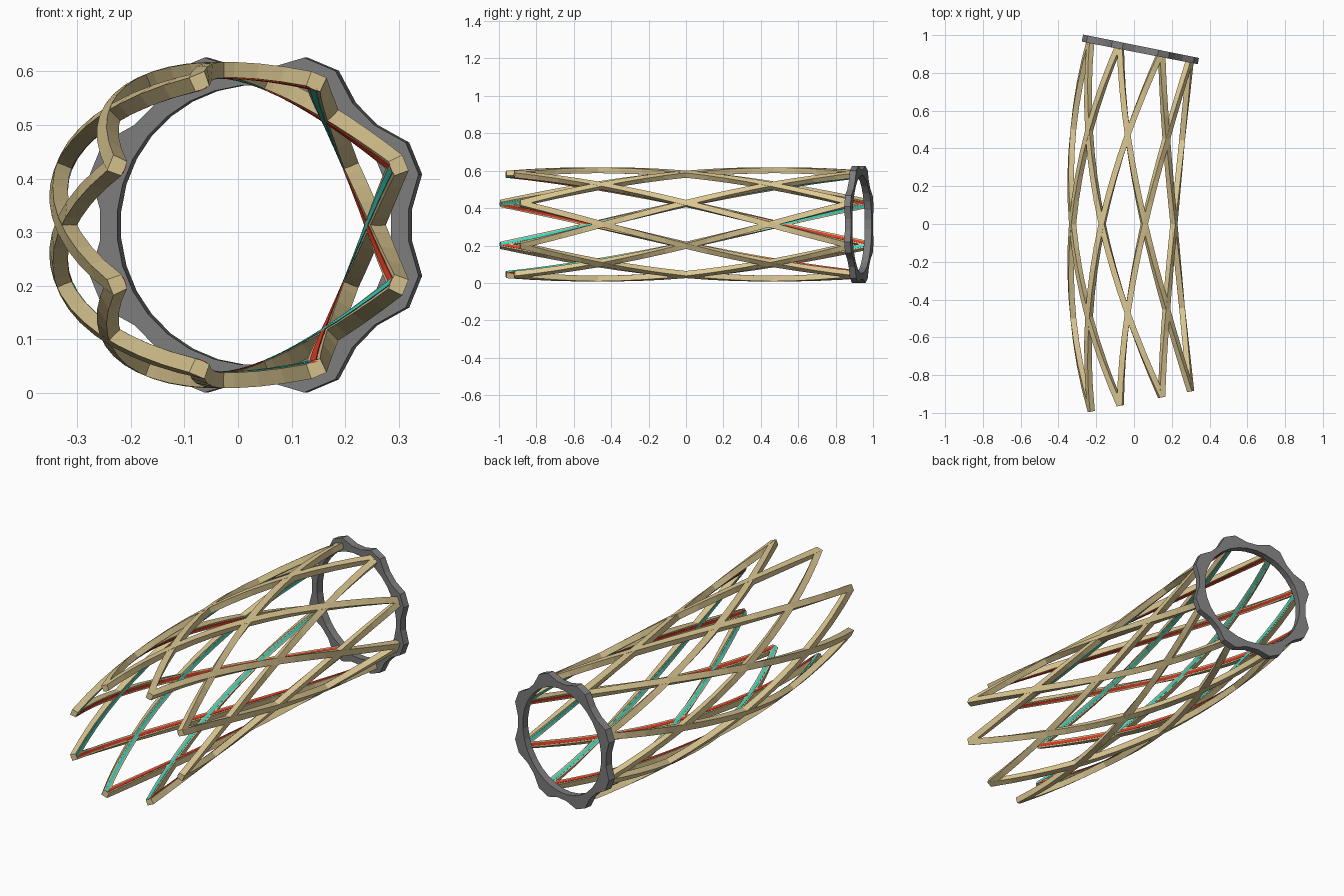
import bpy, bmesh
from math import sin, cos, pi, radians, asin

if "Cube" in bpy.data.objects:
    bpy.data.objects.remove(bpy.data.objects["Cube"])

R = 4.74             # bend radius of the tube axis
TH = asin(0.94 / R)  # half bend angle
X0, ZC = -0.057, 0.313
SEG = 16


def place(th, r, a):
    """Point on the bent tube: bend angle th, radius r, angle a around the axis."""
    k = R - r * cos(a)
    return (X0 + R - k * cos(th), k * sin(th), ZC + r * sin(a))


def material(name, rgb):
    m = bpy.data.materials.new(name)
    m.diffuse_color = (*rgb, 1)
    m.use_nodes = True
    m.node_tree.nodes["Principled BSDF"].inputs["Base Color"].default_value = m.diffuse_color
    return m


def sweep(name, sections, mat, closed=False):
    """Skin a list of 4-point sections into a flat shaded bar or ring."""
    bm = bmesh.new()
    rows = [[bm.verts.new(p) for p in s] for s in sections]
    pairs = list(zip(rows, rows[1:] + rows[:1])) if closed else list(zip(rows, rows[1:]))
    for a, b in pairs:
        for j in range(4):
            k = (j + 1) % 4
            bm.faces.new((a[j], a[k], b[k], b[j]))
    if not closed:
        bm.faces.new(rows[0])
        bm.faces.new(rows[-1][::-1])
    bmesh.ops.recalc_face_normals(bm, faces=bm.faces)
    me = bpy.data.meshes.new(name)
    bm.to_mesh(me)
    bm.free()
    me.materials.append(mat)
    ob = bpy.data.objects.new(name, me)
    bpy.context.collection.objects.link(ob)
    return ob


def helix(name, start, turn, r0, r1, width, mat):
    """Rectangular bar making a quarter turn along the bent tube."""
    secs = []
    for i in range(SEG + 1):
        t = i / SEG
        th, a = TH * (2 * t - 1), start + turn * t * pi / 2
        h = width / 2 / 0.29
        secs.append([place(th, r0, a - h), place(th, r1, a - h),
                     place(th, r1, a + h), place(th, r0, a + h)])
    sweep(name, secs, mat)


tan = material("tan", (0.72, 0.58, 0.29))
red = material("red", (0.8, 0.05, 0.02))
teal = material("teal", (0.05, 0.75, 0.62))
grey = material("dark_grey", (0.2, 0.2, 0.2))

# Lattice bars, eight in each direction, with a light strip on each inner face
for k in range(8):
    a = radians(22.5 + 45 * k)
    for turn, side, colour in ((1, "right", red), (-1, "left", teal)):
        helix(f"lattice_bar_{side}_{k}", a, turn, 0.276, 0.305, 0.03, tan)
        helix(f"inner_strip_{side}_{k}", a, turn, 0.274, 0.279, 0.015, colour)

# End ring with eight lobes where the bars land
secs = []
for i in range(32):
    a = radians(5.625 + 11.25 * i)
    ro = 0.327 if i % 4 in (1, 2) else 0.295
    t0, t1 = TH - 0.035 / R, TH + 0.001 / R
    secs.append([place(t0, 0.262, a), place(t0, ro, a),
                 place(t1, ro, a), place(t1, 0.262, a)])
sweep("end_ring", secs, grey, closed=True)
